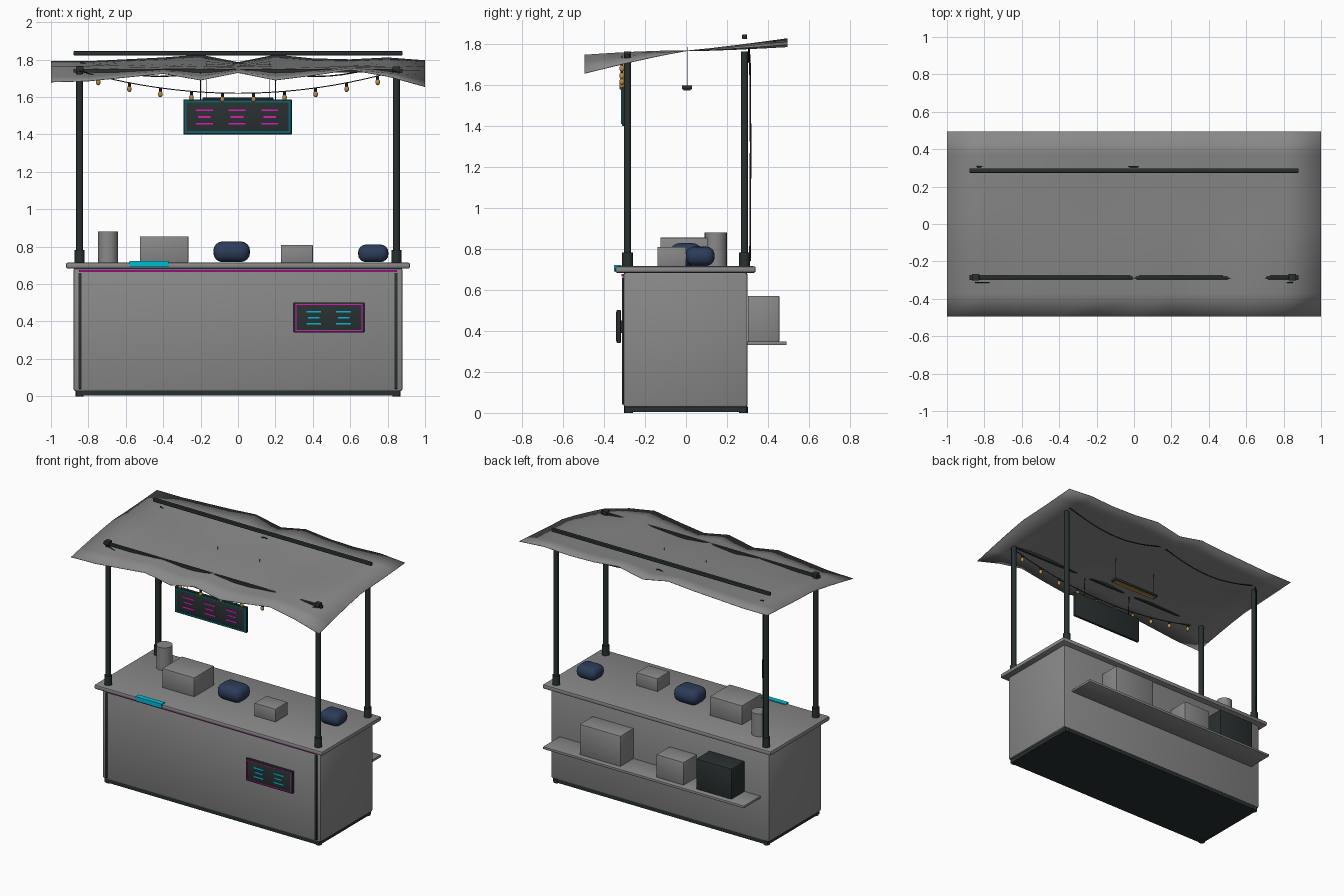
import bpy, bmesh, math
from mathutils import Vector

cube = bpy.data.objects.get("Cube")
if cube:
    bpy.data.objects.remove(cube, do_unlink=True)


def material(name, rgb):
    m = bpy.data.materials.new(name)
    m.use_nodes = True
    m.diffuse_color = (*rgb, 1)
    m.node_tree.nodes["Principled BSDF"].inputs["Base Color"].default_value = (*rgb, 1)
    return m


GREY = material("plain grey", (0.25, 0.25, 0.25))
DARK = material("dark metal", (0.022, 0.03, 0.03))
BLUE = material("navy cloth", (0.025, 0.045, 0.1))
CYAN = material("cyan neon", (0.0, 0.5, 0.65))
TEAL = material("teal trim", (0.0, 0.14, 0.18))
PINK = material("magenta neon", (0.75, 0.01, 0.5))
GOLD = material("amber bulb", (0.5, 0.27, 0.06))


def finish(name, bm, mat, smooth=False):
    bmesh.ops.recalc_face_normals(bm, faces=bm.faces)
    mesh = bpy.data.meshes.new(name)
    bm.to_mesh(mesh)
    bm.free()
    mesh.materials.append(mat)
    ob = bpy.data.objects.new(name, mesh)
    bpy.context.collection.objects.link(ob)
    if smooth:
        bpy.ops.object.select_all(action='DESELECT')
        ob.select_set(True)
        bpy.context.view_layer.objects.active = ob
        bpy.ops.object.shade_smooth_by_angle(angle=math.radians(40))
    return ob


def box(name, x, y, z, mat, bevel=0, segments=2):
    """Box from (min, max) pairs, with optional rounded edges."""
    bm = bmesh.new()
    bmesh.ops.create_cube(bm, size=1)
    for v in bm.verts:
        v.co = [sum(r) / 2 + c * (r[1] - r[0]) for r, c in zip((x, y, z), v.co)]
    if bevel:
        bmesh.ops.bevel(bm, geom=bm.edges[:], offset=bevel, segments=segments,
                        profile=0.5, affect='EDGES')
    return finish(name, bm, mat, bevel > 0)


def cylinder(name, x, y, z, r, mat, sides=16):
    bm = bmesh.new()
    bmesh.ops.create_cone(bm, cap_ends=True, segments=sides, radius1=r, radius2=r,
                          depth=z[1] - z[0])
    bmesh.ops.translate(bm, verts=bm.verts, vec=(x, y, sum(z) / 2))
    return finish(name, bm, mat, True)


def cable(name, points, r=0.003):
    curve = bpy.data.curves.new(name, 'CURVE')
    curve.dimensions = '3D'
    curve.bevel_depth = r
    curve.bevel_resolution = 1
    spline = curve.splines.new('POLY')
    spline.points.add(len(points) - 1)
    for p, co in zip(spline.points, points):
        p.co = (*co, 1)
    curve.materials.append(DARK)
    ob = bpy.data.objects.new(name, curve)
    bpy.context.collection.objects.link(ob)


def frame(name, x, z, y, w, mat):
    """Thin rectangular outline lying on a sign face."""
    yr = (y - 0.004, y)
    for side, (a, b) in {"left": (x[1] - w, x[1]), "right": (x[0], x[0] + w)}.items():
        box(f"{name}_{side}", (a, b), yr, z, mat)
    for side, (a, b) in {"top": (z[1] - w, z[1]), "bottom": (z[0], z[0] + w)}.items():
        box(f"{name}_{side}", (x[0] + w, x[1] - w), yr, (a, b), mat)


def neon_bars(name, x, z, y, size, mat):
    """Abstract stack of neon tubes."""
    for i, half in enumerate((0.5, 0.38, 0.5)):
        h = z + (i - 1) * size * 0.4
        box(f"{name}_{i}", (x - size * half, x + size * half), (y - 0.004, y),
            (h - 0.005, h + 0.005), mat)


# Counter
box("counter_body", (-0.88, 0.88), (-0.305, 0.3), (0.028, 0.685), GREY, 0.012)
box("counter_base", (-0.865, 0.865), (-0.3, 0.295), (0.004, 0.032), DARK)
box("counter_top", (-0.92, 0.92), (-0.345, 0.34), (0.683, 0.715), GREY, 0.01)
box("counter_neon_strip", (-0.85, 0.85), (-0.314, -0.304), (0.665, 0.676), PINK)

# Posts with sleeves, feet and corner trims
for sx, side in ((1, "left"), (-1, "right")):
    box(f"corner_trim_{side}", (sx * 0.845 - 0.009, sx * 0.845 + 0.009),
        (-0.313, -0.303), (0.04, 0.66), DARK, 0.004)
    for sy, end in ((-1, "front"), (1, "back")):
        x, y = sx * 0.847, sy * 0.285
        cylinder(f"{end}_{side}_post", x, y, (0.71, 1.762), 0.018, DARK)
        cylinder(f"{end}_{side}_sleeve", x, y, (0.71, 0.782), 0.026, DARK)
        cylinder(f"{end}_{side}_foot", x, sy * 0.28, (0, 0.03), 0.022, DARK)
    box(f"front_{side}_clamp", (sx * 0.847 - 0.02, sx * 0.847 + 0.02),
        (-0.303, -0.267), (1.735, 1.763), DARK, 0.004)
box("front_beam", (-0.88, 0.88), (-0.296, -0.276), (1.73, 1.75), DARK, 0.003)
box("back_beam", (-0.88, 0.88), (0.274, 0.297), (1.823, 1.845), DARK, 0.003)

# Wavy cloth canopy: edge profiles fade towards a flat middle
FRONT = (1.68, 1.685, 1.705, 1.725, 1.69, 1.73, 1.69, 1.715, 1.745, 1.71, 1.655)
BACK = (1.79, 1.79, 1.80, 1.81, 1.825, 1.785, 1.825, 1.805, 1.80, 1.81, 1.795)
bm = bmesh.new()
rows = []
for j in range(9):
    v = j / 4 - 1
    edge, mean = (FRONT, 1.705) if v < 0 else (BACK, 1.80)
    base = 1.765 + (mean - 1.765) * abs(v) ** 1.25
    rows.append([bm.verts.new((i / 5 - 1, v * 0.495, base + (h - mean) * abs(v)))
                 for i, h in enumerate(edge)])
for a, b in zip(rows, rows[1:]):
    for i in range(len(a) - 1):
        bm.faces.new((a[i], a[i + 1], b[i + 1], b[i]))
canopy = finish("canopy", bm, GREY, True)
solid = canopy.modifiers.new("thickness", 'SOLIDIFY')
solid.thickness = 0.003
solid.offset = 0

# Goods on the counter
cylinder("canister", -0.695, 0.145, (0.715, 0.88), 0.054, GREY, 24)
box("large_carton", (-0.525, -0.265), (-0.125, 0.105), (0.715, 0.855), GREY, 0.004)
box("small_carton", (0.23, 0.4), (-0.14, 0.0), (0.715, 0.81), GREY, 0.004)
box("large_bundle", (-0.132, 0.064), (-0.08, 0.08), (0.717, 0.828), BLUE, 0.05, 4)
box("small_bundle", (0.642, 0.804), (0.0, 0.14), (0.717, 0.811), BLUE, 0.042, 4)
box("draped_cloth", (-0.58, -0.37), (-0.352, -0.315), (0.69, 0.722), CYAN)

# Back shelf and its boxes
box("back_shelf", (-0.81, 0.81), (0.295, 0.49), (0.33, 0.348), GREY, 0.003)
box("shelf_large_box", (0.21, 0.54), (0.302, 0.455), (0.348, 0.57), GREY, 0.004)
box("shelf_medium_box", (-0.3, -0.08), (0.302, 0.455), (0.348, 0.515), GREY, 0.004)
box("shelf_dark_box", (-0.685, -0.4), (0.302, 0.455), (0.348, 0.57), DARK, 0.004)

# Hanging sign
box("hanging_sign", (-0.292, 0.288), (-0.313, -0.293), (1.4, 1.587), DARK, 0.004)
frame("hanging_sign_border", (-0.284, 0.28), (1.408, 1.579), -0.312, 0.009, TEAL)
for i in range(3):
    neon_bars(f"hanging_sign_neon_{i}", -0.18 + i * 0.175, 1.493, -0.312, 0.09, PINK)
for x in (-0.2, 0.2):
    cable("sign_wire", [(x, -0.3, 1.58), (x, -0.29, 1.74)])

# Counter sign
box("counter_sign", (0.298, 0.675), (-0.338, -0.318), (0.34, 0.502), DARK, 0.004)
box("counter_sign_mount", (0.42, 0.55), (-0.32, -0.303), (0.39, 0.45), DARK)
frame("counter_sign_border", (0.308, 0.665), (0.35, 0.492), -0.337, 0.004, PINK)
for i in range(2):
    neon_bars(f"counter_sign_neon_{i}", 0.405 + i * 0.16, 0.42, -0.337, 0.08, CYAN)

# Lamp under the canopy
box("lamp_housing", (-0.19, 0.19), (-0.02, 0.03), (1.578, 1.597), DARK, 0.004)
box("lamp_panel", (-0.175, 0.175), (-0.012, 0.022), (1.573, 1.579), GOLD)
for x in (-0.17, 0.17):
    cable("lamp_wire", [(x, 0.008, 1.59), (x, 0.008, 1.785)], 0.002)

# Bulb string along the front


def sag(x):
    return 1.62 + 0.12 * (x / 0.85) ** 2


cable("bulb_cable", [(x / 20, -0.312, sag(x / 20)) for x in range(-17, 18)])
for i in range(10):
    x = -0.747 + i * 0.166
    z = sag(x)
    cylinder("bulb_socket", x, -0.312, (z - 0.02, z + 0.002), 0.008, DARK, 8)
    bm = bmesh.new()
    bmesh.ops.create_uvsphere(bm, u_segments=10, v_segments=8, radius=0.013)
    bmesh.ops.scale(bm, verts=bm.verts, vec=(1, 1, 1.3))
    bmesh.ops.translate(bm, verts=bm.verts, vec=(x, -0.312, z - 0.033))
    finish("bulb", bm, GOLD, True)

# Power cable: two swags along the back, then down one post
swags = [(0.84 - i * 0.07, 0.307, 1.785 - 0.075 * math.sin(math.pi * (i % 12) / 12))
         for i in range(25)]
cable("power_cable", swags + [(-0.84, 0.312, 1.7), (-0.84, 0.315, 1.3), (-0.84, 0.312, 0.74)],
      0.004)
